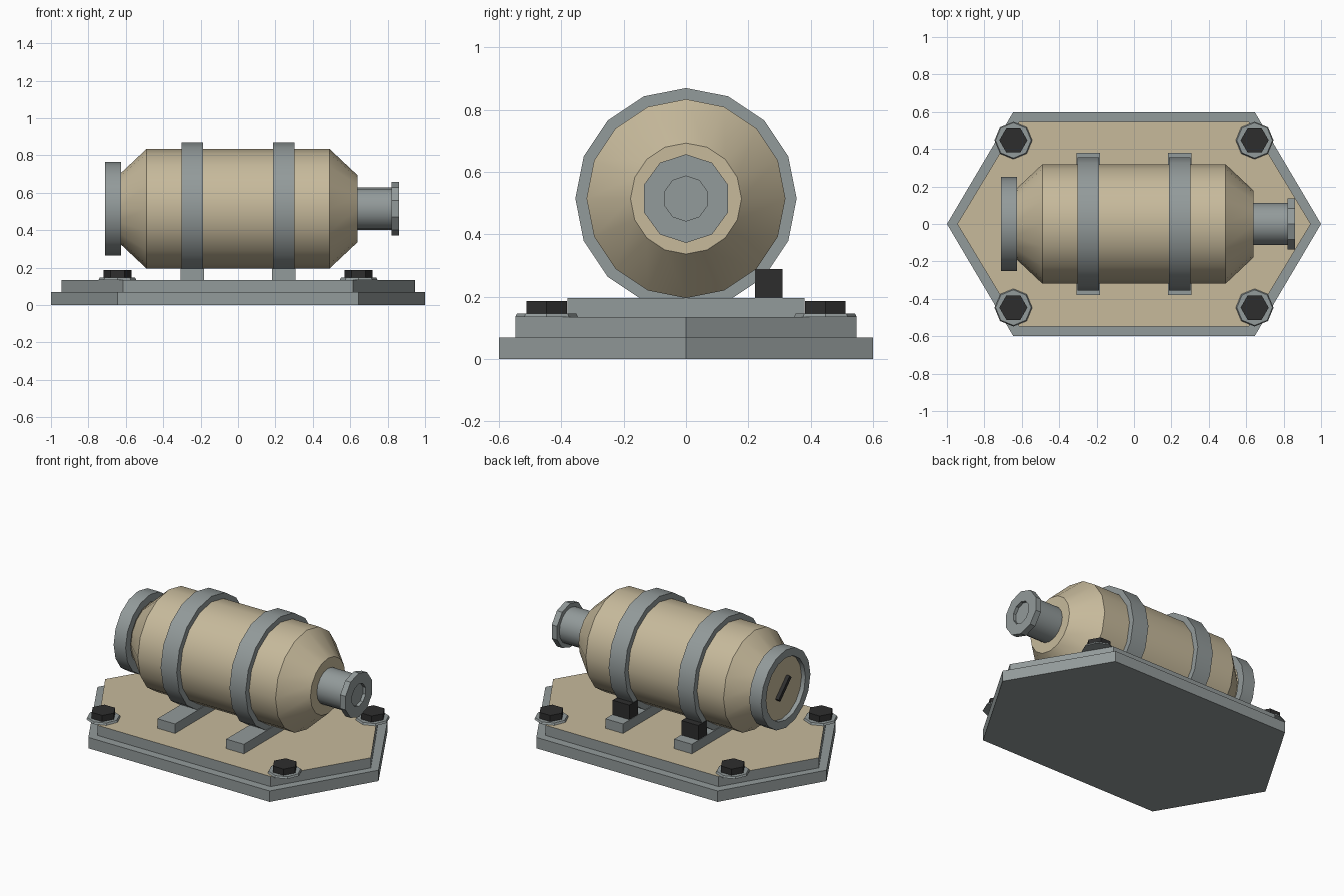
import bpy, bmesh, math
from mathutils import Matrix

cube = bpy.data.objects.get("Cube")
if cube:
    bpy.data.objects.remove(cube, do_unlink=True)


def material(name, rgb):
    m = bpy.data.materials.new(name)
    m.use_nodes = True
    col = (*rgb, 1)
    m.diffuse_color = col
    m.node_tree.nodes["Principled BSDF"].inputs["Base Color"].default_value = col
    return m


TAN = material("tan paint", (0.57, 0.49, 0.33))
GREY = material("grey metal", (0.29, 0.325, 0.325))
BLACK = material("black metal", (0.027, 0.027, 0.027))
AXIS_Z = 0.515


def finish(name, bm, mats, smooth=False):
    bmesh.ops.recalc_face_normals(bm, faces=bm.faces[:])
    me = bpy.data.meshes.new(name)
    bm.to_mesh(me)
    bm.free()
    for m in mats:
        me.materials.append(m)
    ob = bpy.data.objects.new(name, me)
    bpy.context.collection.objects.link(ob)
    if smooth:
        bpy.ops.object.select_all(action='DESELECT')
        ob.select_set(True)
        bpy.context.view_layer.objects.active = ob
        bpy.ops.object.shade_smooth_by_angle(angle=math.radians(30))
    return ob


def lathe(name, profile, sides, mat, closed=False):
    """Revolve (x, radius) points about the barrel axis, a corner at the top."""
    bm = bmesh.new()
    rings = []
    for x, r in profile:
        ring = []
        for i in range(sides):
            a = math.tau * i / sides
            ring.append(bm.verts.new((x, r * math.sin(a), AXIS_Z + r * math.cos(a))))
        rings.append(ring)
    pairs = list(zip(rings, rings[1:]))
    if closed:
        pairs.append((rings[-1], rings[0]))
    else:
        bm.faces.new(rings[0])
        bm.faces.new(rings[-1])
    for a, b in pairs:
        for i in range(sides):
            j = (i + 1) % sides
            bm.faces.new((a[i], a[j], b[j], b[i]))
    return finish(name, bm, [mat], True)


def box(name, center, size, mat, tilt=0):
    bm = bmesh.new()
    bmesh.ops.create_cube(bm, size=1, matrix=Matrix.Translation(center)
                          @ Matrix.Rotation(tilt, 4, 'X') @ Matrix.Diagonal((*size, 1)))
    return finish(name, bm, [mat])


def prism(name, x, y, z0, z1, r0, r1, sides, mat, turn=0):
    bm = bmesh.new()
    bmesh.ops.create_cone(bm, cap_ends=True, segments=sides, radius1=r0, radius2=r1,
                          depth=z1 - z0, matrix=Matrix.Translation((x, y, (z0 + z1) / 2))
                          @ Matrix.Rotation(turn, 4, 'Z'))
    return finish(name, bm, [mat])


def plate(name, tip, shoulder, half_width, z0, z1, top_mat):
    """Long hexagonal slab with its own colour on top."""
    outline = [(tip, 0), (shoulder, half_width), (-shoulder, half_width),
               (-tip, 0), (-shoulder, -half_width), (shoulder, -half_width)]
    bm = bmesh.new()
    face = bm.faces.new([bm.verts.new((x, y, z0)) for x, y in outline])
    ext = bmesh.ops.extrude_face_region(bm, geom=[face], use_keep_orig=True)
    bmesh.ops.translate(bm, vec=(0, 0, z1 - z0),
                        verts=[g for g in ext["geom"] if isinstance(g, bmesh.types.BMVert)])
    for f in bm.faces:
        if all(v.co.z > (z0 + z1) / 2 for v in f.verts):
            f.material_index = 1
    finish(name, bm, [GREY, top_mat])


# Stepped base
plate("base_lower", 1.0, 0.645, 0.6, 0, 0.07, GREY)
plate("base_upper", 0.945, 0.615, 0.547, 0.07, 0.135, TAN)

# Corner bolts with washers
for sx in (-1, 1):
    for sy in (-1, 1):
        x, y = sx * 0.645, sy * 0.447
        prism("bolt_washer", x, y, 0.135, 0.147, 0.101, 0.095, 8, GREY)
        prism("bolt_head", x, y, 0.147, 0.187, 0.075, 0.075, 6, BLACK, math.pi / 2)

# Barrel with tapered ends
lathe("barrel", [(-0.64, 0.178), (-0.49, 0.319), (0.49, 0.319), (0.64, 0.178)], 16, TAN)

# Straps, cradle feet and rear clamps
for x in (-0.245, 0.245):
    lathe("strap", [(x - 0.057, 0.355), (x + 0.057, 0.355)], 16, GREY)
    box("cradle_foot", (x, 0, 0.165), (0.126, 0.76, 0.062), GREY)
    box("strap_clamp", (x, 0.266, 0.222), (0.12, 0.088, 0.134), BLACK)

# Rear collar, recessed cap and slot
lathe("rear_collar", [(-0.71, 0.2), (-0.71, 0.25), (-0.625, 0.25), (-0.625, 0.2)],
      16, GREY, closed=True)
lathe("rear_cap", [(-0.682, 0.205), (-0.63, 0.205)], 16, TAN)
box("cap_slot", (-0.69, 0, AXIS_Z), (0.03, 0.024, 0.16), BLACK, math.radians(45))

# Nozzle with a recessed flange
lathe("nozzle", [(0.63, 0.113), (0.83, 0.113)], 16, GREY)
lathe("nozzle_flange", [(0.822, 0.12), (0.822, 0.142), (0.86, 0.142),
                        (0.86, 0.072), (0.84, 0.072)], 10, GREY)
